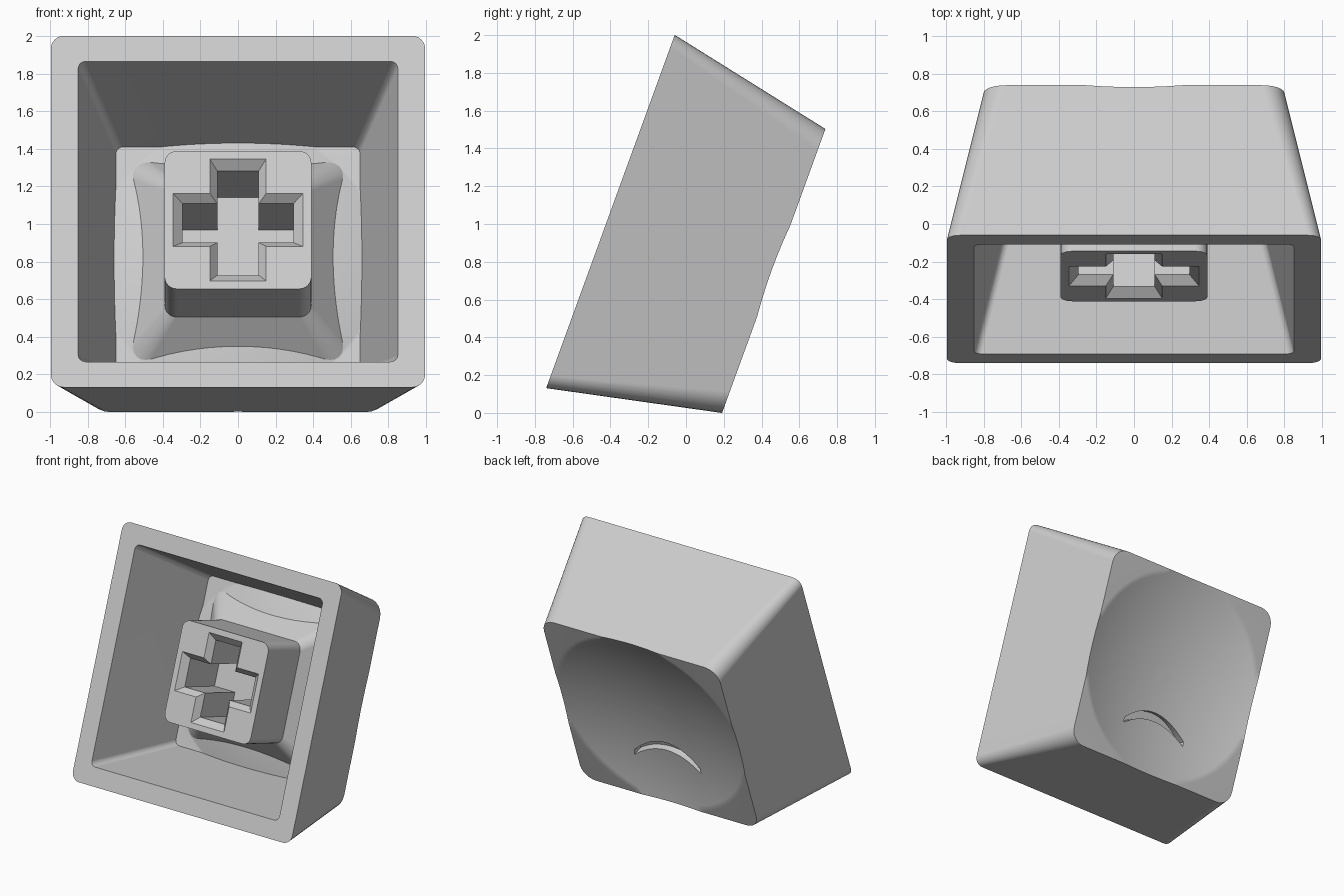
import bpy, bmesh, math
from mathutils import Matrix

cube = bpy.data.objects.get("Cube")
if cube:
    bpy.data.objects.remove(cube, do_unlink=True)

TILT = math.radians(20)


def rounded_square(half, radius, w, steps=6):
    ring = []
    for quarter in range(4):
        a0 = quarter * math.pi / 2
        cx = (half - radius) * (1 if quarter in (0, 3) else -1)
        cy = (half - radius) * (1 if quarter < 2 else -1)
        for i in range(steps + 1):
            a = a0 + i / steps * math.pi / 2
            ring.append((cx + radius * math.cos(a), cy + radius * math.sin(a), w))
    return ring


def cross(length, width, w):
    ring = []
    for k in range(4):
        c, s = round(math.cos(k * math.pi / 2)), round(math.sin(k * math.pi / 2))
        for x, y in ((length, -width), (length, width), (width, width)):
            ring.append((x * c - y * s, x * s + y * c, w))
    return ring


def crescent(w, steps=20):
    ts = [-1 + 2 * i / steps for i in range(steps + 1)]
    upper = [(0.3 * t, -0.29 - 0.14 * t * t, w) for t in reversed(ts)]
    lower = [(0.3 * t, -0.36 - 0.11 * t * t, w) for t in ts]
    return upper + lower


def loft(name, rings):
    """Closed solid through rings with equal point counts."""
    bm = bmesh.new()
    loops = [[bm.verts.new(p) for p in ring] for ring in rings]
    n = len(loops[0])
    for a, b in zip(loops, loops[1:]):
        for i in range(n):
            j = (i + 1) % n
            bm.faces.new((a[i], a[j], b[j], b[i]))
    bm.faces.new(loops[0][::-1])
    bm.faces.new(loops[-1])
    bmesh.ops.recalc_face_normals(bm, faces=bm.faces[:])
    mesh = bpy.data.meshes.new(name)
    bm.to_mesh(mesh)
    bm.free()
    obj = bpy.data.objects.new(name, mesh)
    bpy.context.collection.objects.link(obj)
    return obj


def bowl(name, pole, radius, reach=1.3, rings=26, seg=64):
    """Spherical cap solid whose lowest point is at height pole."""
    stack = []
    for k in range(1, rings + 1):
        r = reach * k / rings
        w = pole + radius - math.sqrt(radius ** 2 - r ** 2)
        stack.append([(r * math.cos(2 * math.pi * i / seg),
                       r * math.sin(2 * math.pi * i / seg), w) for i in range(seg)])
    return loft(name, stack)


def activate(obj):
    bpy.ops.object.select_all(action='DESELECT')
    obj.select_set(True)
    bpy.context.view_layer.objects.active = obj


def combine(obj, tool, operation='DIFFERENCE'):
    activate(obj)
    mod = obj.modifiers.new("cut", 'BOOLEAN')
    mod.operation = operation
    mod.solver = 'EXACT'
    mod.object = tool
    bpy.ops.object.modifier_apply(modifier=mod.name)
    bpy.data.objects.remove(tool, do_unlink=True)


# Tapered outer shell with a spherical dish in its top
cap = loft("keycap", [rounded_square(0.995, 0.07, 0), rounded_square(0.8, 0.12, 0.92)])
combine(cap, bowl("dish_cutter", 0.79, 2.78))

# Hollow inside, leaving a domed ceiling
cavity = loft("cavity_cutter", [rounded_square(0.876, 0.04, -0.1),
                                rounded_square(0.65, 0.04, 0.78)])
combine(cavity, bowl("ceiling_dome", 0.65, 2.345))

# Stem and its flared foot are kept solid
combine(cavity, loft("stem", [rounded_square(0.39, 0.065, 0.13),
                              rounded_square(0.39, 0.065, 0.57),
                              rounded_square(0.57, 0.1, 0.78),
                              rounded_square(0.57, 0.1, 0.85)]))
combine(cap, cavity)

# Chamfered cross socket in the stem
combine(cap, loft("socket_cutter", [cross(0.395, 0.19, 0.08), cross(0.295, 0.11, 0.18),
                                    cross(0.295, 0.11, 0.59)]))

# Curved groove engraved in the dish
combine(cap, loft("groove_cutter", [crescent(0.765), crescent(1.1)]))

# Tip the cap onto its edge
place = Matrix(((-1, 0, 0, 0),
                (0, math.sin(TILT), math.cos(TILT), -0.4),
                (0, math.cos(TILT), -math.sin(TILT), 1.066),
                (0, 0, 0, 1)))
cap.data.transform(place)
cap.data.update()

# Plain grey plastic
mat = bpy.data.materials.new("light_grey_plastic")
mat.use_nodes = True
grey = (0.6, 0.6, 0.6, 1)
mat.diffuse_color = grey
mat.node_tree.nodes["Principled BSDF"].inputs["Base Color"].default_value = grey
cap.data.materials.clear()
cap.data.materials.append(mat)
for face in cap.data.polygons:
    face.material_index = 0

activate(cap)
bpy.ops.object.shade_smooth_by_angle(angle=math.radians(22))
weighted = cap.modifiers.new("even_shading", 'WEIGHTED_NORMAL')
weighted.keep_sharp = True
